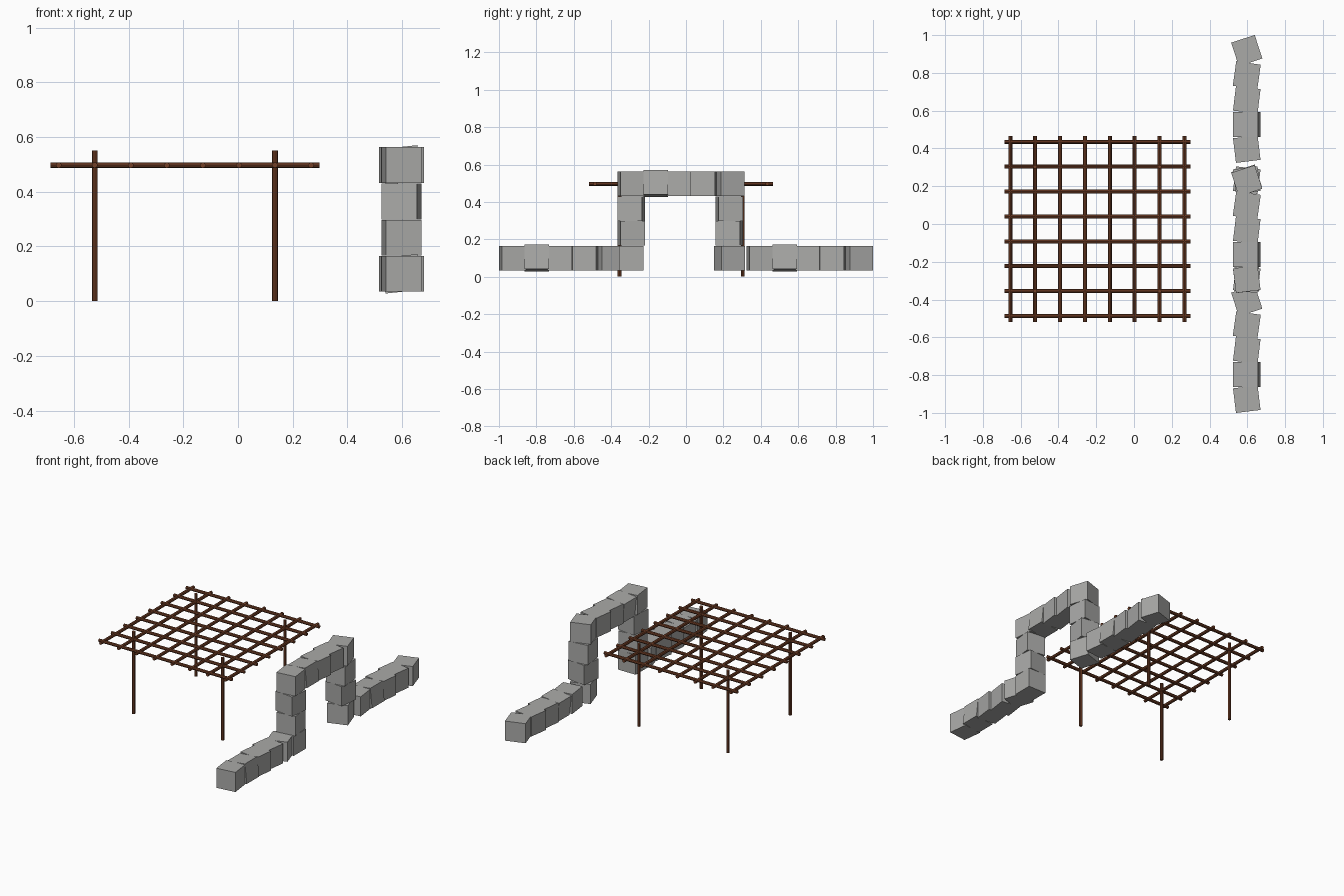
import bpy, math
from mathutils import Vector

if "Cube" in bpy.data.objects:
    bpy.data.objects.remove(bpy.data.objects["Cube"])


def material(name, rgb):
    m = bpy.data.materials.new(name)
    m.diffuse_color = (*rgb, 1)
    m.use_nodes = True
    m.node_tree.nodes["Principled BSDF"].inputs["Base Color"].default_value = m.diffuse_color
    return m


WOOD = material("brown wood", (0.17, 0.05, 0.02))
STONE = material("grey stone", (0.40, 0.40, 0.39))


def pole(name, a, b, r=0.0105):
    """Thin eight-sided stick from a to b."""
    a, b = Vector(a), Vector(b)
    d = b - a
    bpy.ops.mesh.primitive_cylinder_add(vertices=8, radius=r, depth=d.length,
                                        location=(a + b) / 2)
    o = bpy.context.object
    o.rotation_euler = d.to_track_quat('Z', 'Y').to_euler()
    o.name = name
    o.data.materials.append(WOOD)


def block(name, y, z, turn=0, tilt=0):
    """Stone cube, turned about z and tilted about y."""
    bpy.ops.mesh.primitive_cube_add(size=0.131, location=(0.597, y, z),
        rotation=(0, math.radians(tilt), math.radians(turn)))
    o = bpy.context.object
    o.name = name
    o.data.materials.append(STONE)


# lattice roof
CX, CY, STEP, Z = -0.194, -0.026, 0.1317, 0.497
for i in range(8):
    k = (i - 3.5) * STEP
    pole("lattice_bar_x", (CX - 0.492, CY + k, Z), (CX + 0.492, CY + k, Z))
    pole("lattice_bar_y", (CX + k, CY - 0.492, Z), (CX + k, CY + 0.492, Z))

# four legs poking through the lattice
for sx in (-1, 1):
    for sy in (-1, 1):
        x, y = CX + sx * 2.5 * STEP, CY + sy * 2.5 * STEP
        pole("leg", (x, y, 0), (x, y, 0.55))

# three rows of five blocks sharing one pattern of turns
PATTERN = [(18, 0), (-8, 0), (-7, 0), (0, -6), (7, 0)]
for name, y0, z in (("back_wall_block", 0.918, 0.100),
                    ("arch_top_block", 0.229, 0.498),
                    ("front_wall_block", -0.406, 0.100)):
    for i, (turn, tilt) in enumerate(PATTERN):
        block(name, y0 - i * 0.1303, z, turn, tilt)

# arch columns with their base blocks
for y, turns in ((-0.293, (0, 7, -7)), (0.232, (18, -7, 7))):
    for i, turn in enumerate(turns):
        block("arch_column_block", y, 0.100 + i * 0.132, turn)
